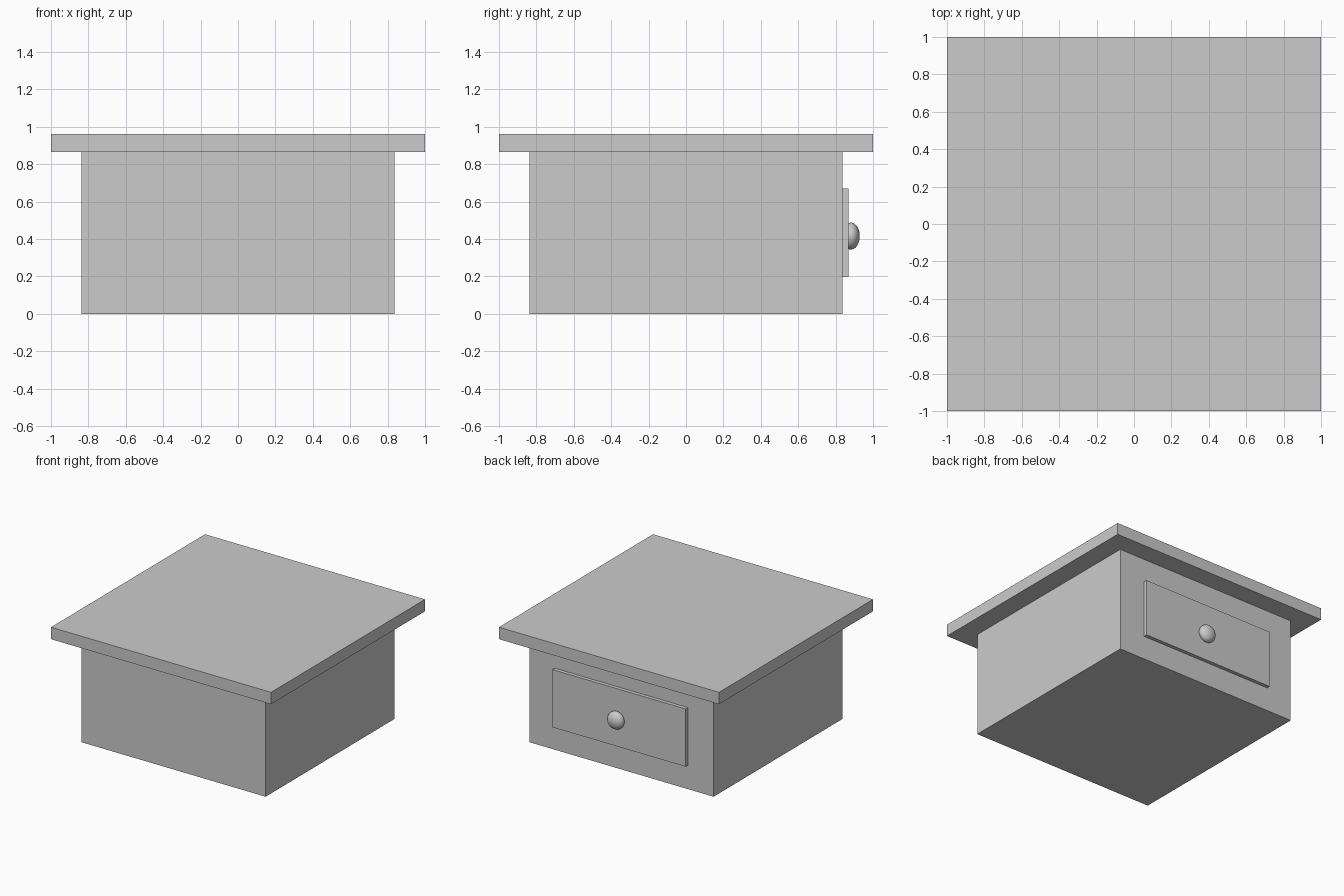
import bpy

if "Cube" in bpy.data.objects:
    bpy.data.objects.remove(bpy.data.objects["Cube"])


def box(name, lo, hi):
    """Axis-aligned box between two corners."""
    centre = [(a + b) / 2 for a, b in zip(lo, hi)]
    bpy.ops.mesh.primitive_cube_add(size=1, location=centre)
    ob = bpy.context.object
    ob.name = name
    ob.scale = [b - a for a, b in zip(lo, hi)]
    bpy.ops.object.transform_apply(location=False, rotation=False, scale=True)
    return ob


# Cabinet body and overhanging top
box("cabinet_body", (-0.838, -0.838, 0), (0.838, 0.838, 0.865))
box("table_top", (-1, -1, 0.865), (1, 1, 0.963))

# Drawer front on the back (+y) side
box("drawer_front", (-0.605, 0.83, 0.196), (0.605, 0.868, 0.67))

# Flattened round knob
bpy.ops.mesh.primitive_uv_sphere_add(segments=32, ring_count=16, radius=1,
                                     location=(0.02, 0.882, 0.416))
knob = bpy.context.object
knob.name = "drawer_knob"
knob.scale = (0.072, 0.047, 0.072)
bpy.ops.object.transform_apply(location=False, rotation=False, scale=True)
bpy.ops.object.shade_smooth()
